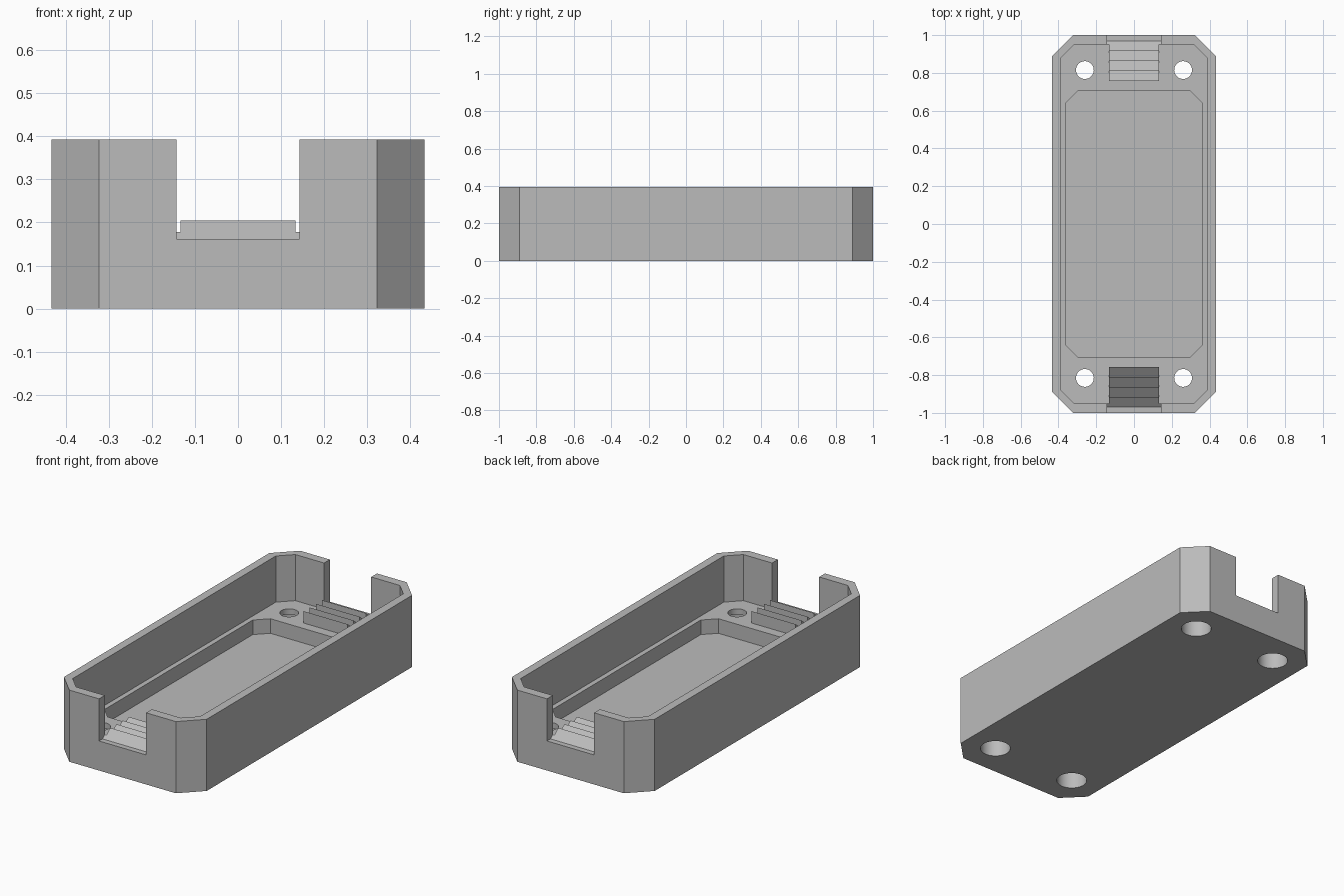
import bpy, bmesh, math
from mathutils import Vector

if "Cube" in bpy.data.objects:
    bpy.data.objects.remove(bpy.data.objects["Cube"], do_unlink=True)

plastic = bpy.data.materials.new("grey_plastic")
plastic.use_nodes = True
plastic.diffuse_color = (0.5, 0.5, 0.5, 1)
plastic.node_tree.nodes["Principled BSDF"].inputs["Base Color"].default_value = (0.5, 0.5, 0.5, 1)

HEIGHT, FLOOR, POCKET = 0.393, 0.14, 0.06
TIP, VALLEY = 0.205, 0.162           # tooth heights
OUTER, PITCH = 0.97, 0.053           # first tooth start and spacing
WALL = 0.95                          # inside face of the end wall
HOLES = [(sx * 0.26, sy * 0.815) for sx in (-1, 1) for sy in (-1, 1)]


def extrude(name, points, direction):
    """Solid made by sweeping a flat outline along a direction."""
    bm = bmesh.new()
    face = bm.faces.new([bm.verts.new(p) for p in points])
    swept = bmesh.ops.extrude_face_region(bm, geom=[face])["geom"]
    verts = [g for g in swept if isinstance(g, bmesh.types.BMVert)]
    bmesh.ops.translate(bm, verts=verts, vec=Vector(direction))
    bmesh.ops.recalc_face_normals(bm, faces=bm.faces)
    mesh = bpy.data.meshes.new(name)
    bm.to_mesh(mesh)
    bm.free()
    mesh.materials.append(plastic)
    obj = bpy.data.objects.new(name, mesh)
    bpy.context.collection.objects.link(obj)
    return obj


def chamfered_box(name, hx, hy, c, z0, z1):
    corner = [(hx, hy - c), (hx - c, hy)]
    half = corner + [(-x, y) for x, y in reversed(corner)]
    outline = half + [(-x, -y) for x, y in half]
    return extrude(name, [(x, y, z0) for x, y in outline], (0, 0, z1 - z0))


def cylinder(name, x, y, r, z0, z1, sides=48):
    ring = [2 * math.pi * i / sides for i in range(sides)]
    return extrude(name, [(x + r * math.cos(a), y + r * math.sin(a), z0) for a in ring],
                   (0, 0, z1 - z0))


def side_profile(name, profile, half_width, end):
    """Outline in y and z, swept across x, at the front (-1) or back (1) end."""
    return extrude(name, [(-half_width, end * y, z) for y, z in profile],
                   (2 * half_width, 0, 0))


def cut(target, cutter):
    cutter.hide_render = True
    mod = target.modifiers.new("cut", "BOOLEAN")
    mod.operation, mod.solver, mod.object = "DIFFERENCE", "EXACT", cutter
    bpy.context.view_layer.objects.active = target
    bpy.ops.object.modifier_apply(modifier=mod.name)
    bpy.data.objects.remove(cutter, do_unlink=True)


def slope(y):
    return VALLEY + (OUTER - y) / PITCH * (TIP - VALLEY)


# Case shell with main cavity and lower pocket
case = chamfered_box("case_shell", 0.433, 1.0, 0.11, 0, HEIGHT)
cut(case, chamfered_box("cavity_cutter", 0.387, WALL, 0.07, FLOOR, 0.6))
cut(case, chamfered_box("pocket_cutter", 0.36, 0.705, 0.063, POCKET, 0.5))

# Screw holes, wider from below
for x, y in HOLES:
    cut(case, cylinder("hole_cutter", x, y, 0.047, -0.1, 0.3))
    cut(case, cylinder("counterbore_cutter", x, y, 0.078, -0.1, 0.11))

# Cable notches with a ramped sill, and the gripping teeth behind them
sill = [(1.1, VALLEY), (OUTER, VALLEY), (0.94, slope(0.94)), (0.94, 0.5), (1.1, 0.5)]
teeth = [(WALL, FLOOR), (WALL, slope(WALL))]
for i in range(1, 5):
    y = OUTER - i * PITCH
    teeth += [(y, TIP), (y, VALLEY if i < 4 else FLOOR)]
for end, label in ((-1, "front"), (1, "back")):
    cut(case, side_profile("notch_cutter", sill, 0.143, end))
    side_profile(label + "_cable_grip", teeth, 0.133, end)

# Smooth hole walls, crisp edges elsewhere
bpy.ops.object.select_all(action="DESELECT")
case.select_set(True)
bpy.context.view_layer.objects.active = case
bpy.ops.object.shade_smooth_by_angle(angle=math.radians(30))
